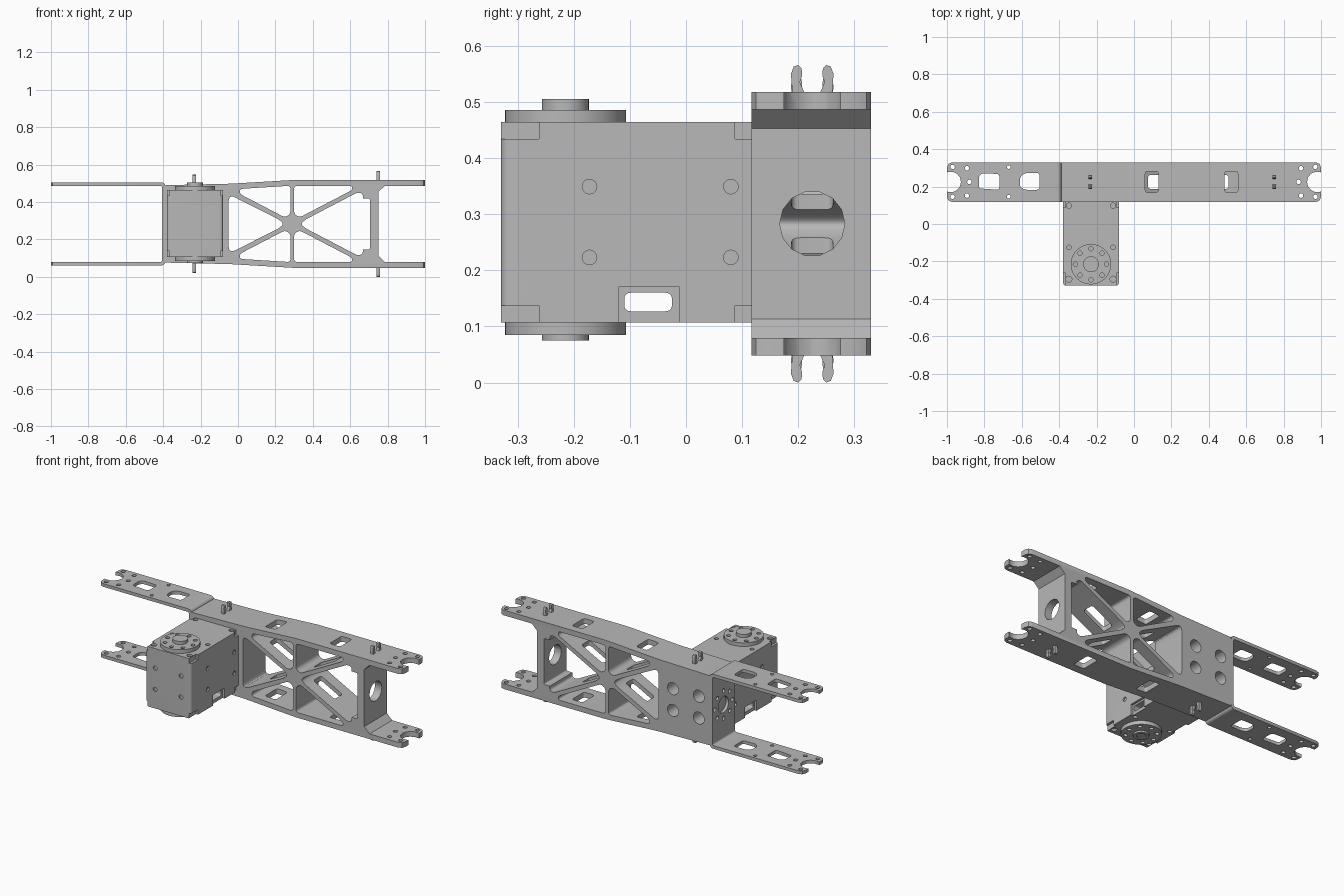
import bpy, bmesh, math
from mathutils import Vector

if "Cube" in bpy.data.objects:
    bpy.data.objects.remove(bpy.data.objects["Cube"])

ZC = 0.283            # mid height of the whole assembly
Y0, Y1 = 0.117, 0.33  # depth of the frame and bracket
YC = 0.225            # hole row centre on the plates
SX, SY = -0.23, -0.215  # actuator axis

grey = bpy.data.materials.new("plain grey")
grey.use_nodes = True
grey.diffuse_color = (0.48, 0.48, 0.48, 1)
grey.node_tree.nodes["Principled BSDF"].inputs["Base Color"].default_value = grey.diffuse_color


def rounded(pts, r=0.0, steps=5):
    """Round corners; a point may carry its own radius as a third value."""
    out, n = [], len(pts)
    for i, p in enumerate(pts):
        rad = p[2] if len(p) > 2 else r
        v = Vector(p[:2])
        a, b = Vector(pts[i - 1][:2]) - v, Vector(pts[(i + 1) % n][:2]) - v
        if rad == 0:
            out.append(tuple(v))
            continue
        a = v + a.normalized() * min(rad, a.length * 0.45)
        b = v + b.normalized() * min(rad, b.length * 0.45)
        for k in range(steps + 1):
            t = k / steps
            out.append(tuple(a * (1 - t) ** 2 + v * 2 * t * (1 - t) + b * t * t))
    return out


def rect(a0, a1, b0, b1, r=0.0):
    return rounded([(a0, b0), (a1, b0), (a1, b1), (a0, b1)], r)


def circle(a, b, r, n=16):
    return [(a + r * math.cos(math.tau * i / n), b + r * math.sin(math.tau * i / n)) for i in range(n)]


def flip(pts):
    """Mirror a profile about the mid height."""
    return [(p[0], 2 * ZC - p[1], *p[2:]) for p in reversed(pts)]


def make_mesh(name, prisms):
    """Each prism is (axis, outline, low, high)."""
    bm = bmesh.new()
    place = {"x": lambda a, b, c: (c, a, b), "y": lambda a, b, c: (a, c, b), "z": lambda a, b, c: (a, b, c)}
    for axis, outline, lo, hi in prisms:
        rings = [[bm.verts.new(place[axis](a, b, c)) for a, b in outline] for c in (lo, hi)]
        bm.faces.new(rings[0])
        bm.faces.new(rings[1])
        n = len(outline)
        for i in range(n):
            j = (i + 1) % n
            bm.faces.new((rings[0][i], rings[0][j], rings[1][j], rings[1][i]))
    bmesh.ops.recalc_face_normals(bm, faces=bm.faces)
    me = bpy.data.meshes.new(name)
    bm.to_mesh(me)
    bm.free()
    ob = bpy.data.objects.new(name, me)
    bpy.context.scene.collection.objects.link(ob)
    return ob


def part(name, prisms, *cut_groups):
    ob = make_mesh(name, prisms)
    cutters = []
    for group in cut_groups:
        cutter = make_mesh("cutter", group)
        cutter.hide_render = True
        cutters.append(cutter)
        mod = ob.modifiers.new("cut", "BOOLEAN")
        mod.operation, mod.solver, mod.object = "DIFFERENCE", "EXACT", cutter
    if cutters:
        dg = bpy.context.evaluated_depsgraph_get()
        dg.update()
        me = bpy.data.meshes.new_from_object(ob.evaluated_get(dg))
        ob.modifiers.clear()
        ob.data = me
        for c in cutters:
            bpy.data.objects.remove(c)
    ob.data.materials.clear()
    ob.data.materials.append(grey)
    ob.data.polygons.foreach_set("use_smooth", [True] * len(ob.data.polygons))
    ob.data.set_sharp_from_angle(angle=math.radians(32))
    return ob


def fork_cuts(s):
    """Keyhole notch, rounded tips and bolt holes for a plate end at x = s."""
    arc = [math.radians(50 + 26 * i) for i in range(11)]
    notch = [(s * (0.98 + 0.055 * math.cos(t)), YC + 0.055 * math.sin(t)) for t in arc]
    shapes = [notch + [(s * 1.02, YC - 0.043), (s * 1.02, YC + 0.043)]]
    for side, edge in ((1, Y1), (-1, Y0)):
        tip = [(1.02, 0.02), (1.02, -0.028), (1, -0.028), (0.992, -0.008), (0.972, 0), (0.972, 0.02)]
        shapes.append([(s * x, edge + side * d) for x, d in tip])
        shapes += [circle(s * 0.97, YC + side * 0.08, 0.012), circle(s * 0.893, YC + side * 0.073, 0.012)]
    shapes.append(circle(s * 0.88, YC, 0.012))
    return [("z", o, -0.1, 0.7) for o in shapes]


# Truss frame: side outline with six openings, slots, fork end and end wall hole
top = [(-0.388, 0.49), (-0.04, 0.498), (0.3, 0.518), (1, 0.518), (1, 0.487), (0.785, 0.487), (0.75, 0.453)]
upper_left = [(0.01, 0.47), (0.28, 0.487), (0.28, 0.335), (0.25, 0.318), (0.01, 0.443)]
upper_right = [(0.3, 0.487), (0.61, 0.487), (0.61, 0.464), (0.33, 0.318), (0.3, 0.335)]
left_half = [(-0.05, 0.442, 0.04), (0.22, 0.306), (0.245, ZC)]
right_half = [(0.335, ZC), (0.36, 0.306), (0.64, 0.452), (0.667, 0.445), (0.667, 0.42, 0), (0.705, 0.42, 0.01)]
openings = [upper_left, flip(upper_left), upper_right, flip(upper_right),
            left_half + flip(left_half[:2]), right_half + flip(right_half[1:])]
truss = [("y", rounded(o, 0.018), 0, 0.5) for o in openings]
slots = [("z", rect(x, x + 0.07, YC - 0.057, YC + 0.057, 0.015), lo, hi)
         for x in (0.06, 0.485) for lo, hi in ((0.47, 0.6), (-0.1, 0.096))]
web_slots = [("z", rect(x, x + 0.14, YC - 0.037, YC + 0.037, 0.015), 0.15, 0.415) for x in (0.075, 0.365)]
access = [("y", circle(SX + dx, ZC + dz, 0.036, 24), 0.125, 0.4) for dx in (-0.085, 0.085) for dz in (-0.065, 0.065)]
part("truss_frame", [("y", top + flip(top), Y0, Y1)],
     truss, slots, web_slots, access, fork_cuts(1), [("x", circle(YC, ZC, 0.058, 14), 0.69, 0.85)])

# U bracket with long plates and bolt circle on its wall
c_top = [(-0.405, ZC + 0.203, 0.012), (-1, ZC + 0.203), (-1, ZC + 0.222), (-0.388, ZC + 0.222, 0.025)]
windows = [[(-0.83, 0.19), (-0.72, 0.183), (-0.72, 0.267), (-0.81, 0.272), (-0.83, 0.255)],
           [(-0.505, 0.183), (-0.505, 0.272), (-0.585, 0.272), (-0.61, 0.25), (-0.61, 0.2), (-0.585, 0.183)]]
plate_cuts = [("z", rounded(w, 0.015), -0.1, 0.7) for w in windows]
plate_cuts += [("z", circle(-0.67, YC + d, 0.01), -0.1, 0.7) for d in (-0.079, 0.079)]
wall_cuts = [("x", circle(YC, ZC, 0.048, 24), -0.45, -0.35)]
wall_cuts += [("x", circle(y, z, 0.012, 12), -0.45, -0.35) for y, z in circle(YC, ZC, 0.082, 8)]
part("u_bracket", [("y", rounded(c_top + flip(c_top)), Y0, Y1)], plate_cuts + fork_cuts(-1), wall_cuts)

# Cable clips: pairs of hooked posts above and below the frame
hook = [(0.19, 0.48), (0.19, 0.51), (0.187, 0.55), (0.192, 0.563), (0.2, 0.566), (0.206, 0.56),
        (0.207, 0.548), (0.203, 0.535), (0.21, 0.519), (0.212, 0.48)]
for where, x, drop in (("end", 0.75, 0), ("base", -0.234, 0.02)):
    up = [(y, z - drop) for y, z in hook]
    pair = [up, [(2 * YC - y, z) for y, z in up]]
    part(where + "_cable_clips", [("x", o, x - 0.009, x + 0.009) for q in pair for o in (q, flip(q))])

# Actuator body
BX0, BX1, BY0, BZ0, BZ1 = -0.38, -0.08, -0.33, 0.107, 0.464
corners, pockets = [], []
for x0, x1 in ((BX0 - 0.02, BX0 + 0.014), (BX1 - 0.014, BX1 + 0.02)):
    for z0, z1 in ((BZ0 - 0.02, BZ0 + 0.03), (BZ1 - 0.03, BZ1 + 0.02)):
        corners += [("z", rect(x0, x1, a, b), z0, z1) for a, b in ((BY0 - 0.02, -0.262), (0.087, 0.2))]
    pockets.append(("x", rect(-0.12, -0.012, 0.08, 0.17), x0, x1))
screws = []
for dz in (-0.063, 0.063):
    for y in (-0.172, 0.08):
        screws += [("x", circle(y, ZC + 0.003 + dz, 0.013), x - 0.008, x + 0.008) for x in (BX0, BX1)]
    screws += [("y", circle(SX + dx, ZC + dz, 0.013), BY0 - 0.01, BY0 + 0.008) for dx in (-0.085, 0.085)]
for z in (BZ0, BZ1):
    for dx in (-0.118, 0.118):
        screws += [("z", circle(SX + dx, y, r), z - 0.012, z + 0.012)
                   for y, r in ((-0.295, 0.016), (-0.125, 0.012), (0.098, 0.014))]
cable_pass = [("x", rect(-0.11, -0.025, 0.127, 0.16, 0.012), -0.5, 0)]
body = [(BX0, BY0, 0.02), (BX1, BY0, 0.02), (BX1, Y0 + 0.004), (BX0, Y0 + 0.004)]
part("actuator_body", [("z", rounded(body), BZ0, BZ1)], corners, pockets, screws, cable_pass)

# Output horn and idler discs with bolt circles and centre bosses
for name, z0, z1, z2 in (("output_horn", BZ1, 0.486, 0.505), ("idler", BZ0, 0.085, 0.075)):
    holes = [("z", circle(x, y, 0.012, 12), min(z0, z1) - 0.005, max(z0, z1) + 0.005)
             for x, y in circle(SX, SY, 0.083, 8)]
    part(name + "_disc", [("z", circle(SX, SY, 0.108, 40), min(z0, z1), max(z0, z1))], holes)
    socket = [("z", circle(SX, SY, 0.026, 20), z2 - 0.006, z2 + 0.006)]
    boss = [("z", circle(SX, SY, 0.042, 28), min(z1, z2), max(z1, z2))]
    part(name + "_boss", boss, *([socket] if name == "idler" else []))
